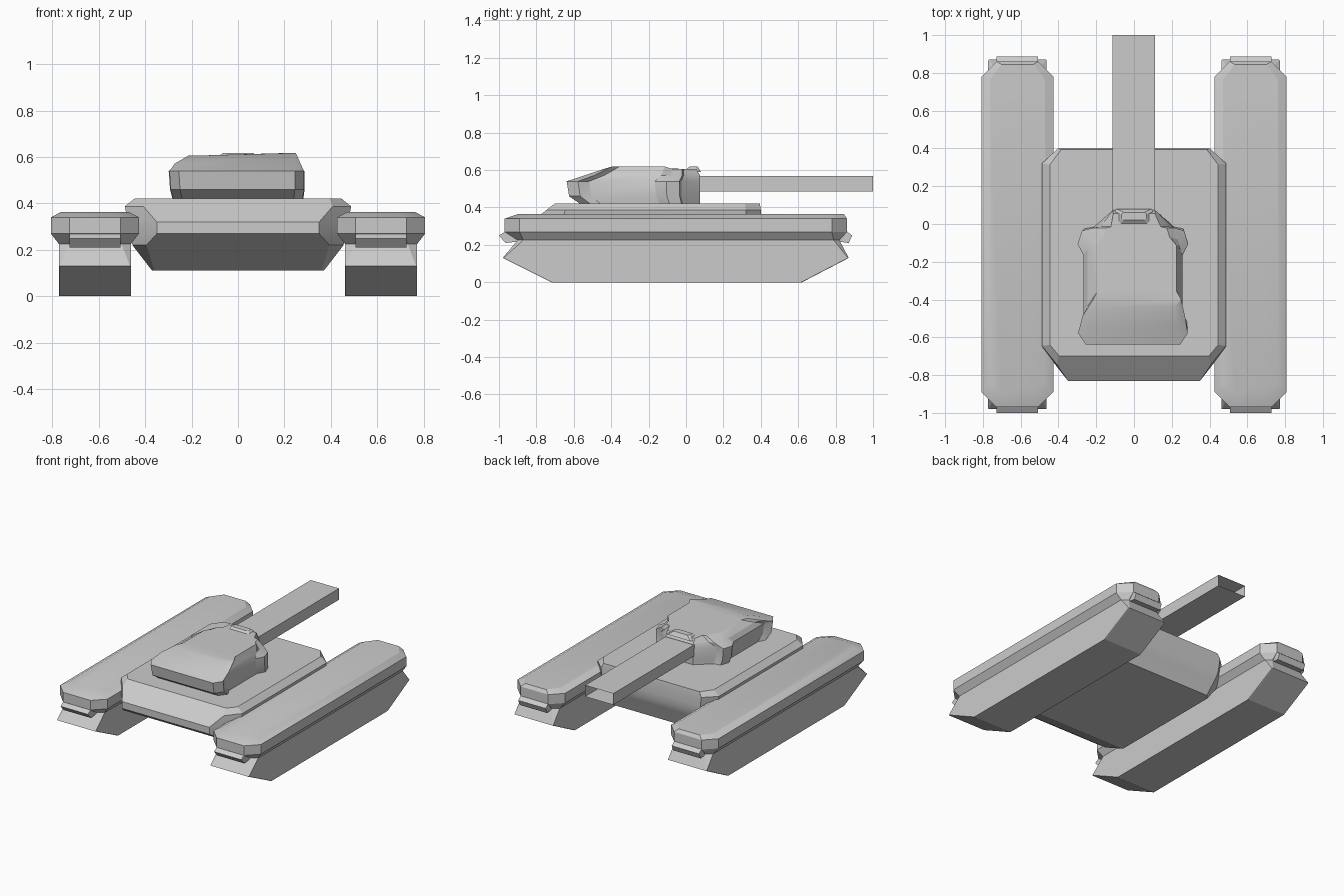
import bpy, bmesh

if "Cube" in bpy.data.objects:
    bpy.data.objects.remove(bpy.data.objects["Cube"])


def make(name, rings, cap_end=True):
    """Skin a stack of equal-length point rings into a closed object."""
    bm = bmesh.new()
    loops = [[bm.verts.new(p) for p in ring] for ring in rings]
    n = len(loops[0])
    for a, b in zip(loops, loops[1:]):
        for i in range(n):
            j = (i + 1) % n
            bm.faces.new((a[i], a[j], b[j], b[i]))
    bm.faces.new(loops[0][::-1])
    if cap_end:
        bm.faces.new(loops[-1])
    bmesh.ops.remove_doubles(bm, verts=bm.verts, dist=0.0005)
    bmesh.ops.recalc_face_normals(bm, faces=bm.faces)
    me = bpy.data.meshes.new(name)
    bm.to_mesh(me)
    bm.free()
    ob = bpy.data.objects.new(name, me)
    bpy.context.collection.objects.link(ob)
    bpy.ops.object.select_all(action='DESELECT')
    ob.select_set(True)
    bpy.context.view_layer.objects.active = ob
    bpy.ops.object.shade_smooth_by_angle(angle=0.4)
    return ob


def octagon(z, hw, y0, y1, front, back, cx=0):
    """Chamfered rectangle; front/back are (x, y) corner cuts."""
    (fx, fy), (bx, by) = front, back
    half = [(hw - fx, y0), (hw, y0 + fy), (hw, y1 - by), (hw - bx, y1)]
    pts = half + [(-x, y) for x, y in reversed(half)]
    return [(cx + x, y, z) for x, y in pts]


def prism(name, profile, x0, x1):
    """Extrude a (y, z) profile along x."""
    return make(name, [[(x, y, z) for y, z in profile] for x in (x0, x1)])


# Tracks with wide guards, pinched waists and sloped ends
for side, cx in (("left", -0.617), ("right", 0.617)):
    cut = (0.08, 0.08)
    low = (0.004, 0.004)
    make(side + "_track", [
        octagon(0.0, 0.155, -0.72, 0.62, low, low, cx),
        octagon(0.13, 0.155, -0.98, 0.87, low, low, cx),
        octagon(0.225, 0.155, -0.90, 0.82, (0.04, 0.03), (0.04, 0.03), cx),
        octagon(0.27, 0.19, -0.97, 0.86, cut, cut, cx),
        octagon(0.34, 0.19, -0.97, 0.86, cut, cut, cx),
        octagon(0.364, 0.145, -0.90, 0.845, (0.06, 0.06), (0.06, 0.08), cx)])
    # Bumper ridges in the pinched ends
    prism(side + "_front_ridge",
          [(-0.88, 0.25), (-0.96, 0.275), (-1.0, 0.25), (-0.965, 0.21), (-0.88, 0.22)],
          cx - 0.11, cx + 0.11)
    prism(side + "_rear_ridge",
          [(0.80, 0.25), (0.85, 0.28), (0.888, 0.25), (0.87, 0.21), (0.80, 0.22)],
          cx - 0.11, cx + 0.11)

# Hull
make("hull", [
    octagon(0.11, 0.37, -0.56, 0.34, (0.01, 0.01), (0.03, 0.03)),
    octagon(0.22, 0.455, -0.76, 0.38, (0.06, 0.09), (0.08, 0.08)),
    octagon(0.27, 0.465, -0.83, 0.40, (0.115, 0.15), (0.08, 0.08)),
    octagon(0.32, 0.475, -0.83, 0.40, (0.125, 0.16), (0.08, 0.08)),
    octagon(0.387, 0.488, -0.745, 0.40, (0.08, 0.10), (0.085, 0.08)),
    octagon(0.422, 0.445, -0.70, 0.395, (0.05, 0.06), (0.06, 0.08))])

# Turret: cheeked outline, narrowing toward a slightly lopsided roof
outline = [(0.25, -0.63), (0.29, -0.57), (0.262, -0.51), (0.262, -0.16),
           (0.293, -0.10), (0.27, -0.03), (0.22, -0.02), (0.11, 0.08)]


def turret_ring(z, left, right, y0, y1, cheek=1.0, lift=0.0):
    def point(i, s):
        x, y = outline[i]
        k = (right if s > 0 else left) * (cheek if i in (4, 5, 6) else 1)
        yy = y0 + (y + 0.63) / 0.71 * (y1 - y0)
        up = lift if s > 0 and 1 <= i <= 3 else 0
        return (s * (x if i == 7 else x * k), yy, z + up)
    return [point(i, 1) for i in range(8)] + [point(i, -1) for i in reversed(range(8))]


make("turret", [
    turret_ring(0.415, 0.96, 0.96, -0.56, 0.075),
    turret_ring(0.46, 1.0, 0.98, -0.625, 0.075),
    turret_ring(0.54, 1.02, 0.98, -0.638, 0.075),
    turret_ring(0.572, 0.94, 0.93, -0.54, 0.075, 0.85),
    turret_ring(0.606, 0.74, 0.86, -0.44, 0.055, 0.75, 0.012)])

# Raised lip above the barrel mount
make("mantlet_lip", [
    octagon(0.59, 0.10, -0.02, 0.08, (0.01, 0.01), (0.01, 0.01)),
    octagon(0.618, 0.065, 0.02, 0.062, (0.01, 0.01), (0.01, 0.01))])

# Square barrel, open at the muzzle
section = [(-0.115, 0.485), (0.112, 0.485), (0.112, 0.567), (-0.115, 0.567)]
make("barrel", [[(x, y, z) for x, z in section] for y in (0.03, 1.0)], cap_end=False)
